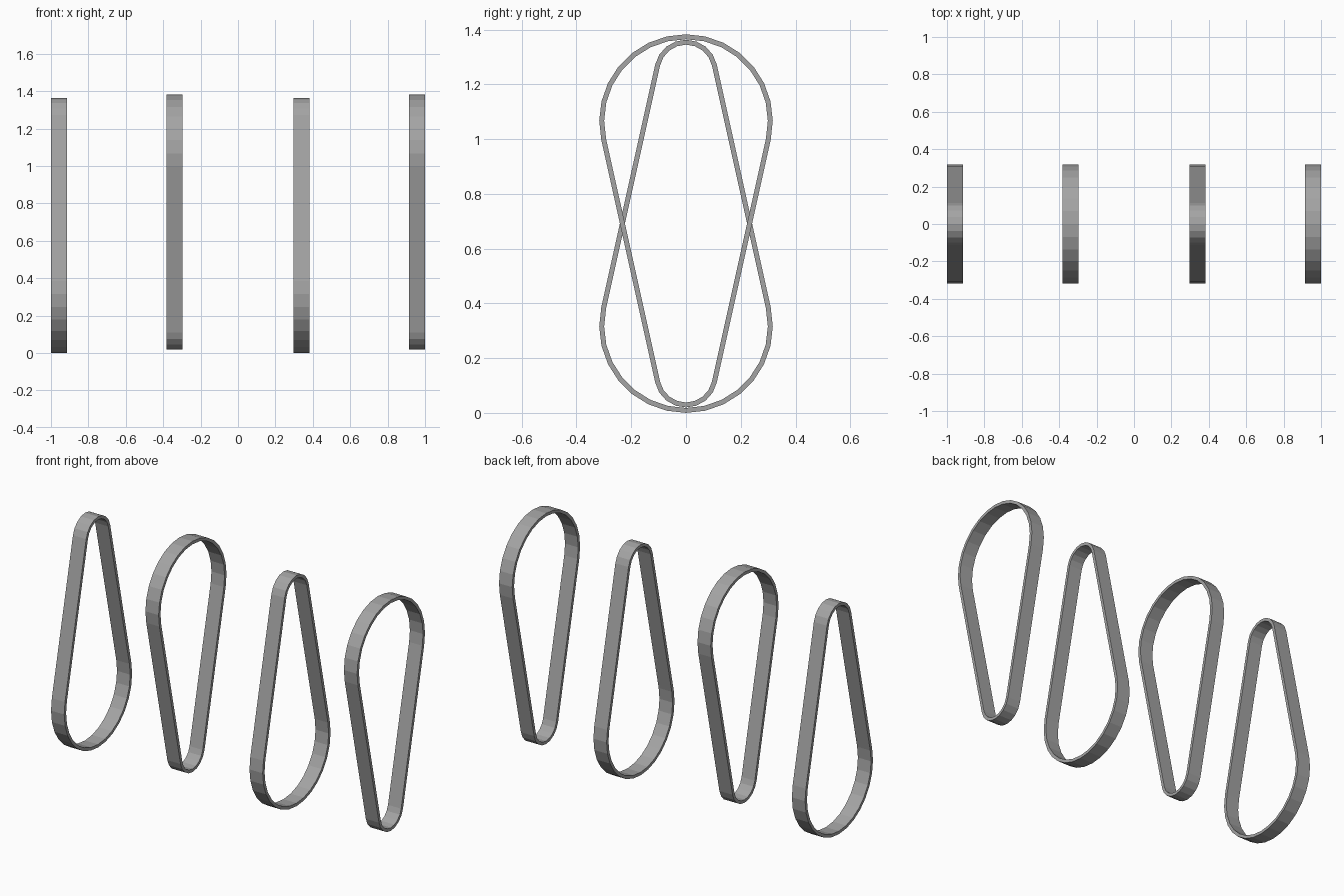
import bpy, bmesh
from math import sin, cos, asin, pi

if "Cube" in bpy.data.objects:
    bpy.data.objects.remove(bpy.data.objects["Cube"])

WIDTH, THICK, HEIGHT = 0.086, 0.018, 1.363
BIG_R, SMALL_R = 0.317, 0.115
BIG_Z, SMALL_Z = BIG_R, HEIGHT - SMALL_R
TILT = asin((BIG_R - SMALL_R) / (SMALL_Z - BIG_Z))

# Dark grey rubber
grey = bpy.data.materials.new("dark_grey")
grey.diffuse_color = (0.37, 0.37, 0.37, 1)
grey.use_nodes = True
grey.node_tree.nodes["Principled BSDF"].inputs["Base Color"].default_value = grey.diffuse_color


def arc(z, r, start, end, steps):
    return [(r * cos(start + (end - start) * i / steps),
             z + r * sin(start + (end - start) * i / steps)) for i in range(steps + 1)]


def teardrop(inset):
    # small arc over the top, then big arc under the bottom
    return (arc(SMALL_Z, SMALL_R - inset, TILT, pi - TILT, 8)
            + arc(BIG_Z, BIG_R - inset, pi - TILT, 2 * pi + TILT, 16))


def belt(name, x, flipped):
    bm = bmesh.new()
    rings = []
    for inset, dx in ((0, -1), (0, 1), (THICK, 1), (THICK, -1)):
        ring = []
        for y, z in teardrop(inset):
            if flipped:
                z = HEIGHT + 0.02 - z
            ring.append(bm.verts.new((x + dx * WIDTH / 2, y, z)))
        rings.append(ring)
    n = len(rings[0])
    for k in range(4):
        a, b = rings[k], rings[(k + 1) % 4]
        for i in range(n):
            j = (i + 1) % n
            bm.faces.new((a[i], a[j], b[j], b[i]))
    bmesh.ops.recalc_face_normals(bm, faces=bm.faces)
    mesh = bpy.data.meshes.new(name)
    bm.to_mesh(mesh)
    bm.free()
    mesh.materials.append(grey)
    bpy.context.collection.objects.link(bpy.data.objects.new(name, mesh))


# Four flat bands, alternately wide end down and wide end up
for i, x in enumerate((-0.957, -0.34, 0.34, 0.957)):
    belt(f"teardrop_band_{i + 1}", x, i % 2 == 1)
